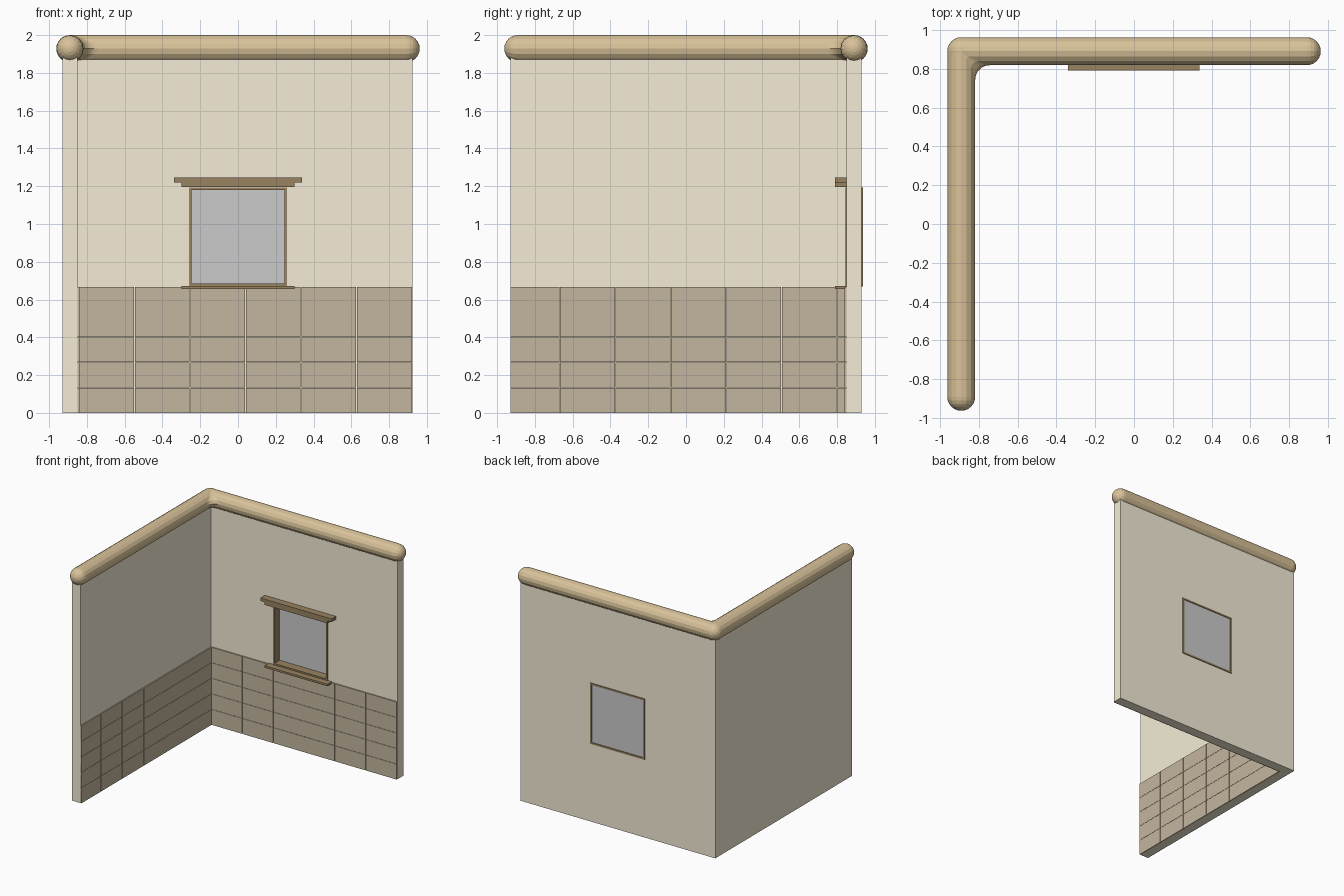
import bpy, bmesh
from math import sin, cos, pi
from mathutils import Matrix, Vector

if "Cube" in bpy.data.objects:
    bpy.data.objects.remove(bpy.data.objects["Cube"])


def material(name, rgb):
    m = bpy.data.materials.new(name)
    m.diffuse_color = (*rgb, 1)
    m.use_nodes = True
    m.node_tree.nodes["Principled BSDF"].inputs["Base Color"].default_value = m.diffuse_color
    return m


PLASTER = material("plaster", (0.91, 0.845, 0.673))
PLANK = material("plank_wood", (0.55, 0.47, 0.35))
LOG = material("log_wood", (0.69, 0.54, 0.32))
TRIM = material("dark_trim", (0.32, 0.23, 0.12))


def finish(name, bm, mat=None):
    bmesh.ops.recalc_face_normals(bm, faces=bm.faces[:])
    me = bpy.data.meshes.new(name)
    bm.to_mesh(me)
    bm.free()
    ob = bpy.data.objects.new(name, me)
    bpy.context.collection.objects.link(ob)
    if mat:
        me.materials.append(mat)
    return ob


def add_box(bm, x, y, z):
    """Box from (min, max) ranges."""
    size = [r[1] - r[0] for r in (x, y, z)]
    mid = [(r[1] + r[0]) / 2 for r in (x, y, z)]
    bmesh.ops.create_cube(bm, size=1, matrix=Matrix.Translation(mid) @ Matrix.Diagonal((*size, 1)))


def boxes(name, mat, *specs):
    bm = bmesh.new()
    for s in specs:
        add_box(bm, *s)
    return finish(name, bm, mat)


# L-shaped plaster wall
bm = bmesh.new()
plan = [(-.93, -.93), (-.85, -.93), (-.85, .85), (.925, .85), (.925, .93), (-.93, .93)]
face = bm.faces.new([bm.verts.new((x, y, 0)) for x, y in plan])
ext = bmesh.ops.extrude_face_region(bm, geom=[face])
bmesh.ops.translate(bm, vec=(0, 0, 1.91), verts=[v for v in ext["geom"] if isinstance(v, bmesh.types.BMVert)])
wall = finish("wall", bm, PLASTER)

# Window opening
cutter = boxes("window_cutter", None, ((-.252, .252), (.7, 1.1), (.678, 1.186)))
cutter.hide_render = True
cutter.hide_viewport = True
cut = wall.modifiers.new("window_opening", 'BOOLEAN')
cut.operation = 'DIFFERENCE'
cut.solver = 'EXACT'
cut.object = cutter

# Plank wainscot on the inside faces, with narrow gaps
GAP, ROW = .002, .1336


def planks(name, edges, along_x):
    bm = bmesh.new()
    for a, b in zip(edges, edges[1:]):
        for r in range(5):
            span = (a + GAP, b - GAP)
            z = (r * ROW + (GAP / 2 if r else 0), (r + 1) * ROW - GAP / 2)
            if along_x:
                add_box(bm, span, (.84, .852), z)
            else:
                add_box(bm, (-.852, -.84), span, z)
    finish(name, bm, PLANK)


planks("back_wainscot", [-.842 + i * .294 for i in range(7)], True)
planks("side_wainscot", [-.932] + [-.668 + i * .2935 for i in range(6)] + [.85], False)

# Window frame, pane, lintel and sill
Y = (.845, .936)
boxes("window_frame", TRIM,
      ((-.26, -.246), Y, (.67, 1.194)), ((.246, .26), Y, (.67, 1.194)),
      ((-.246, .246), Y, (.67, .685)), ((-.246, .246), Y, (1.18, 1.194)))
boxes("window_pane", None, ((-.247, .247), (.918, .93), (.684, 1.181)))
LEDGE = (.79, .852)
boxes("window_lintel", TRIM, ((-.34, .338), LEDGE, (1.219, 1.245)),
      ((-.3, .298), LEDGE, (1.196, 1.219)))
boxes("window_sill", TRIM, ((-.3, .298), LEDGE, (.655, .672)))

# Round-ended logs along the wall tops
R, C, ZC, N = .072, .89, 1.928, 16


def log(name, start, end):
    """Capsule: rings swept from pole to pole between two points."""
    start, end = Vector(start), Vector(end)
    axis = (end - start).normalized()
    side, up = axis.cross(Vector((0, 0, 1))), Vector((0, 0, 1))
    bm = bmesh.new()
    steps = [i * pi / 12 for i in range(1, 7)]
    stations = [(start - axis * R * cos(t), R * sin(t)) for t in steps]
    stations += [(end + axis * R * cos(t), R * sin(t)) for t in reversed(steps)]
    rings = [[bm.verts.new(c + (side * cos(2 * pi * k / N) + up * sin(2 * pi * k / N)) * r)
              for k in range(N)] for c, r in stations]
    for a, b in zip(rings, rings[1:]):
        for k in range(N):
            bm.faces.new((a[k], a[(k + 1) % N], b[(k + 1) % N], b[k]))
    for ring, tip in ((rings[0], start - axis * R), (rings[-1], end + axis * R)):
        v = bm.verts.new(tip)
        for k in range(N):
            bm.faces.new((ring[k], ring[(k + 1) % N], v))
    finish(name, bm, LOG)


log("side_log", (-C, -C, ZC), (-C, C, ZC))
log("back_log", (-C, C, ZC), (C, C, ZC))

# Curved fillet where the logs meet on the inside
bm = bmesh.new()
rows = []
for i in range(-3, 4):
    t = i * pi / 8
    d, r = R * cos(t), .075 * cos(t) ** 2
    cx, cy = -C + d + r, C - d - r
    arc = [(cx - r * cos(k * pi / 12), cy + r * sin(k * pi / 12)) for k in range(7)]
    rows.append([bm.verts.new((x, y, ZC + R * sin(t))) for x, y in arc + [(-C, C)]])
for a, b in zip(rows, rows[1:]):
    for k in range(8):
        bm.faces.new((a[k], a[(k + 1) % 8], b[(k + 1) % 8], b[k]))
for row in (rows[0], rows[-1]):
    bm.faces.new(row)
finish("log_corner_fillet", bm, LOG)
